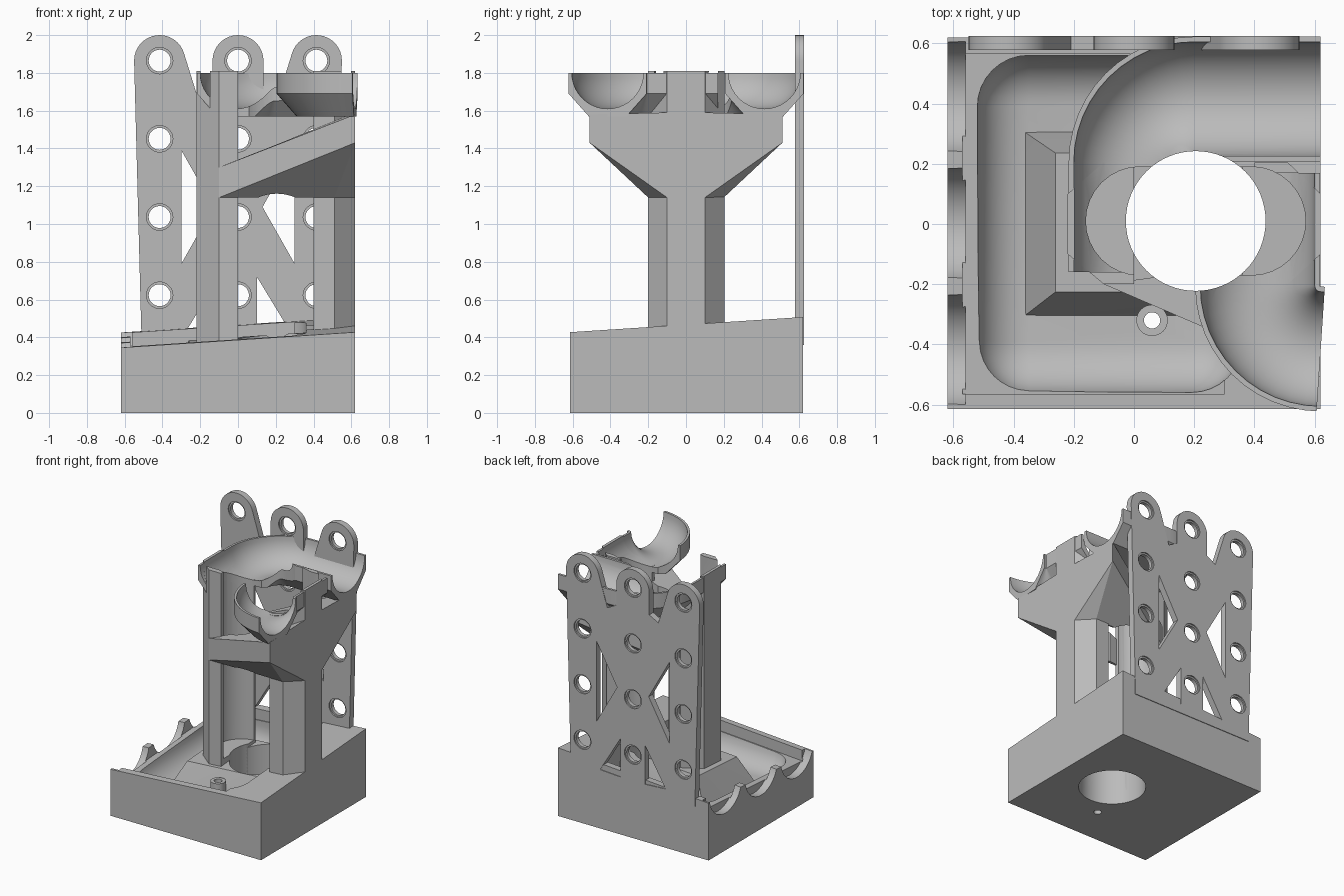
import bpy, bmesh
from math import sin, cos, pi, radians
from mathutils import Vector

cube = bpy.data.objects.get("Cube")
if cube:
    bpy.data.objects.remove(cube, do_unlink=True)

grey = bpy.data.materials.new("plain grey")
grey.use_nodes = True
grey.diffuse_color = (0.5, 0.5, 0.5, 1)
grey.node_tree.nodes["Principled BSDF"].inputs["Base Color"].default_value = (0.5, 0.5, 0.5, 1)


def finish(bm, name):
    bmesh.ops.recalc_face_normals(bm, faces=bm.faces)
    mesh = bpy.data.meshes.new(name)
    bm.to_mesh(mesh)
    bm.free()
    mesh.materials.append(grey)
    ob = bpy.data.objects.new(name, mesh)
    bpy.context.collection.objects.link(ob)
    return ob


def hull(name, points):
    bm = bmesh.new()
    for p in points:
        bm.verts.new(p)
    bmesh.ops.convex_hull(bm, input=bm.verts)
    bmesh.ops.dissolve_limit(bm, angle_limit=0.01, verts=bm.verts, edges=bm.edges)
    return finish(bm, name)


def prism(name, outline, low, high, axis="z"):
    """Extrude a flat outline along z, y or x."""
    place = {"z": lambda a, b, c: (a, b, c),
             "y": lambda a, b, c: (a, c, b),
             "x": lambda a, b, c: (c, a, b)}[axis]
    bm = bmesh.new()
    face = bm.faces.new([bm.verts.new(place(a, b, low)) for a, b in outline])
    out = bmesh.ops.extrude_face_region(bm, geom=[face])
    verts = [g for g in out["geom"] if isinstance(g, bmesh.types.BMVert)]
    bmesh.ops.translate(bm, verts=verts, vec=place(0, 0, high - low))
    return finish(bm, name)


def box(name, x0, x1, y0, y1, z0, z1):
    return prism(name, [(x0, y0), (x1, y0), (x1, y1), (x0, y1)], z0, z1)


def arc(cx, cy, r, start, end, steps=16):
    return [(cx + r * cos(radians(start + (end - start) * i / steps)),
             cy + r * sin(radians(start + (end - start) * i / steps)))
            for i in range(steps + 1)]


def circle(cx, cy, r, steps=40):
    return arc(cx, cy, r, 0, 360, steps)[:-1]


def sweep(name, path, profile):
    """Carry a closed upright profile along a level path."""
    bm = bmesh.new()
    pts = [Vector(p) for p in path]
    rings = []
    for i, p in enumerate(pts):
        t = (pts[min(i + 1, len(pts) - 1)] - pts[max(i - 1, 0)]).normalized()
        side = Vector((-t.y, t.x))
        rings.append([bm.verts.new((*(p + side * u), z)) for u, z in profile])
    n = len(profile)
    for a, b in zip(rings, rings[1:]):
        for j in range(n):
            bm.faces.new((a[j], a[(j + 1) % n], b[(j + 1) % n], b[j]))
    bm.faces.new(rings[0])
    bm.faces.new(rings[-1])
    return finish(bm, name)


def cut(ob, *cutters):
    for c in cutters:
        c.hide_render = True
        m = ob.modifiers.new("cut", "BOOLEAN")
        m.operation, m.solver, m.object = "DIFFERENCE", "EXACT", c
        bpy.context.view_layer.objects.active = ob
        bpy.ops.object.modifier_apply(modifier=m.name)


def slope(x, y, drop=0):
    return 0.345 + 0.066 * (x + 0.62) + 0.065 * (y + 0.62) - drop


def corners(x0, x1, y0, y1):
    return [(x0, y0), (x1, y0), (x1, y1), (x0, y1)]


HX, HY = 0.205, 0.01

# Cutters: central shaft and tower slot
shaft = prism("shaft_cutter", circle(HX, HY, 0.232, 64), -0.1, 2.1)
slot = prism("slot_cutter", arc(-0.16 + 0.18, HY, 0.18, 90, 270) + arc(0.57 - 0.18, HY, 0.18, -90, 90), 0.42, 2.1)

# Base with sloping top, shelf, rounded catch basin and scalloped side
foot = corners(-0.62, 0.62, -0.615, 0.62)
base = hull("base", [(x, y, 0) for x, y in foot] + [(x, y, slope(x, y)) for x, y in foot])
inner = corners(-0.57, 0.3, -0.565, 0.565)
shelf = hull("shelf_cutter", [(x, y, slope(x, y, 0.08)) for x, y in inner] + [(x, y, 0.9) for x, y in inner])
basin = box("basin_cutter", -0.52, 0.36, -0.56, 0.56, 0.16, 0.9)
bevel = basin.modifiers.new("round", "BEVEL")
bevel.width, bevel.segments = 0.17, 8
bpy.context.view_layer.objects.active = basin
bpy.ops.object.modifier_apply(modifier="round")
scallops = [prism("scallop_cutter", circle(y, 0.44 + 0.065 * y, 0.19), -0.7, -0.56, "x") for y in (-0.42, 0, 0.42)]
pin = prism("pin_cutter", circle(0.06, -0.32, 0.027, 24), -0.1, 0.9)
cut(base, shelf, basin, *scallops, shaft, pin)

# Raised island around the tower foot
island = hull("island", [(x, y, 0.14) for x, y in corners(-0.37, 0.5, -0.31, 0.31)]
              + [(x, y, slope(x, y, 0.04)) for x, y in corners(-0.26, 0.5, -0.225, 0.235)])
cut(island, shaft, pin)
boss = prism("pin_boss", circle(0.06, -0.32, 0.052, 32), 0.14, 0.33)
cut(boss, pin)

# Marble channels: U section along a bent path
back_path = [(0.62, 0.415)] + arc(0.2, 0.205, 0.21, 90, 180, 12) + [(-0.01, -0.16)]
front_path = arc(0.62, -0.205, 0.21, 270, 180, 12) + [(0.41, 0.17)]
section = arc(0, 1.8, 0.19, 180, 360, 20) + [(0.207, 1.8), (0.207, 1.69), (0.1, 1.57), (-0.1, 1.57), (-0.207, 1.69), (-0.207, 1.8)]
channels, hollows = [], []
for name, path in (("back_channel", back_path), ("front_channel", front_path)):
    ob = sweep(name, path, section)
    cut(ob, shaft, slot)
    channels.append(ob)
    hollows.append(sweep(name + "_cutter", path, circle(0, 1.8, 0.189, 40)))

# Twin columns: chamfered tower split by an opening
plan = [(-0.1, -0.2), (0.51, -0.2), (0.62, -0.1), (0.62, 0.1),
        (0.51, 0.205), (-0.1, 0.205), (-0.22, 0.1), (-0.22, -0.1)]
tower = prism("tower_columns", plan, 0.1, 1.81)
gap = box("gap_cutter", 0, 0.4, -0.5, 0.5, 0.05, 2)
cut(tower, gap, slot, shaft, *hollows)

# Braces under the channels
for name, s in (("front_brace", -1), ("back_brace", 1)):
    brace = hull(name, [(-0.1, 0.2 * s, 1.14), (0.51, 0.2 * s, 1.14), (0.62, 0.1 * s, 1.14),
                        (0.62, 0.51 * s, 1.43), (0.62, 0.51 * s, 1.58),
                        (0.62, 0.1 * s, 1.59), (-0.1, 0.2 * s, 1.3)])
    cut(brace, shaft, slot)

# Back mounting panel with three tabs
COLS = (0.415, 0, -0.415)
TAB_Z = 1.865
outline = [(0.51, 0.36)] + arc(COLS[0], TAB_Z, 0.135, 0, 165)
outline += [(0.21, 1.66), (0.135, 1.7)] + arc(0, TAB_Z, 0.135, 0, 180)
outline += [(-0.135, 1.7), (-0.21, 1.66)] + arc(COLS[2], TAB_Z, 0.135, 15, 180) + [(-0.51, 0.36)]
panel = prism("mounting_panel", outline, 0.577, 0.625, "y")
windows = []
for s in (-1, 1):
    windows.append(prism("window_cutter", [(0.3 * s, 1.39), (0.3 * s, 0.79), (0.13 * s, 1.09)], 0.5, 0.7, "y"))
    windows.append(prism("window_cutter", [(0.1 * s, 0.72), (0.27 * s, 0.44), (0.1 * s, 0.43)], 0.5, 0.7, "y"))
bores = []
for x in COLS:
    for row in range(4):
        z = TAB_Z - 0.414 * row
        bores.append(prism("bore_cutter", circle(x, z, 0.058, 28), 0.5, 0.7, "y"))
        bores.append(prism("rim_cutter", circle(x, z, 0.07, 28), 0.5, 0.587, "y"))
        bores.append(prism("rim_cutter", circle(x, z, 0.07, 28), 0.615, 0.7, "y"))
cut(panel, *windows, *bores)

# Remove cutters and smooth the curved parts
for ob in list(bpy.context.collection.objects):
    if "_cutter" in ob.name:
        bpy.data.objects.remove(ob, do_unlink=True)
bpy.ops.object.select_all(action="DESELECT")
for ob in (base, island, boss, tower, panel, *channels):
    ob.select_set(True)
bpy.context.view_layer.objects.active = base
bpy.ops.object.shade_smooth_by_angle(angle=radians(30))
